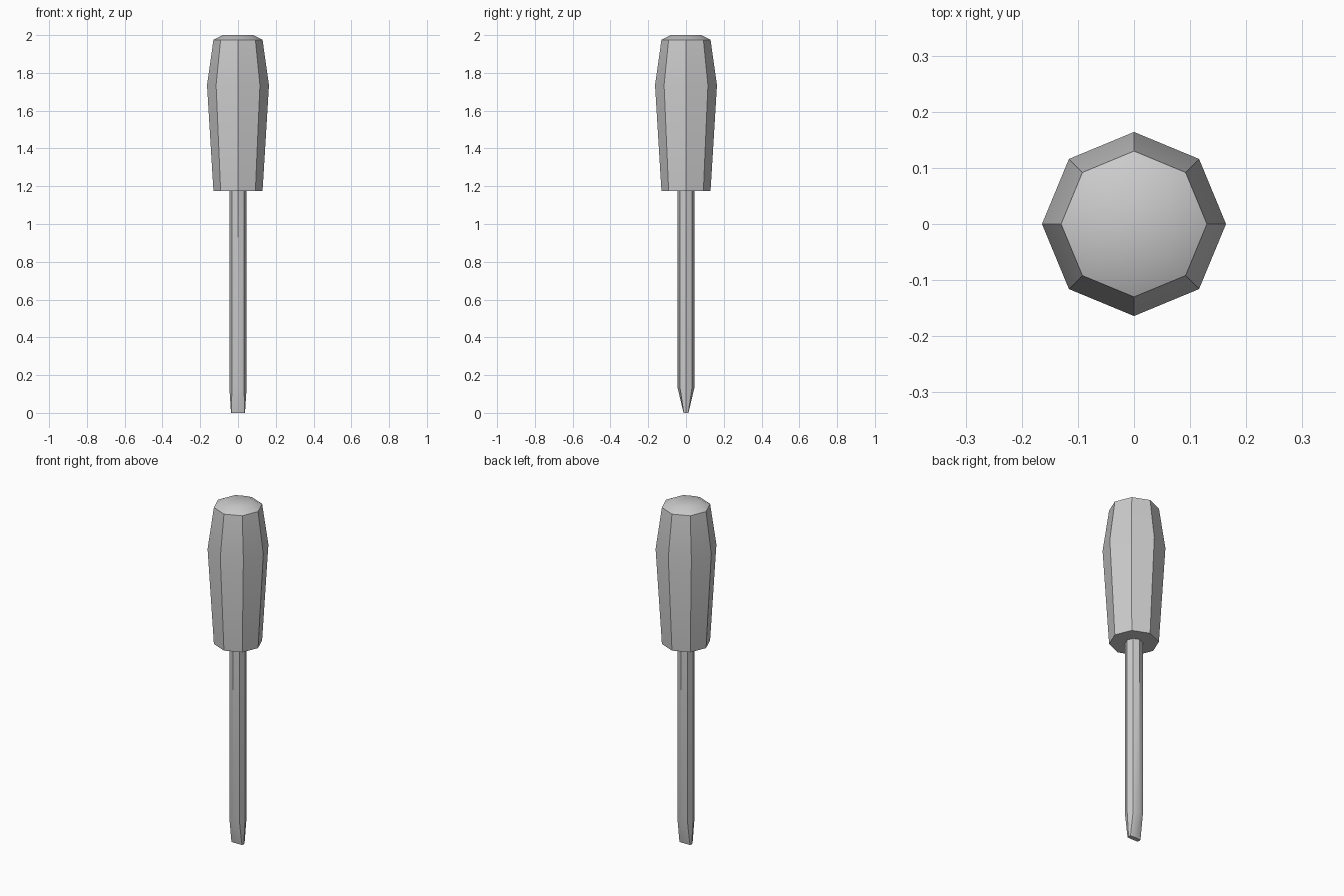
import bpy, bmesh
from math import cos, sin, pi, radians

if "Cube" in bpy.data.objects:
    bpy.data.objects.remove(bpy.data.objects["Cube"])


def octagon(r, z):
    return [(r * cos(i * pi / 4), r * sin(i * pi / 4), z) for i in range(8)]


def loft(name, sections):
    bm = bmesh.new()
    rings = [[bm.verts.new(p) for p in s] for s in sections]
    for a, b in zip(rings, rings[1:]):
        for i in range(8):
            j = (i + 1) % 8
            bm.faces.new((a[i], a[j], b[j], b[i]))
    bm.faces.new(rings[0][::-1])
    bm.faces.new(rings[-1])
    bmesh.ops.recalc_face_normals(bm, faces=bm.faces)
    mesh = bpy.data.meshes.new(name)
    bm.to_mesh(mesh)
    bm.free()
    obj = bpy.data.objects.new(name, mesh)
    bpy.context.collection.objects.link(obj)
    bpy.ops.object.select_all(action='DESELECT')
    obj.select_set(True)
    bpy.context.view_layer.objects.active = obj
    bpy.ops.object.shade_smooth_by_angle(angle=radians(30))
    return obj


# Eight-sided grip, widest near the top, with a bevelled cap
loft("handle", [octagon(r, z) for r, z in
                [(0.13, 1.175), (0.164, 1.735), (0.13, 1.975), (0.081, 2.0)]])

# Shaft whose octagon flattens to a blade at the tip
tip_x = [0.037, 0.034, 0, -0.034, -0.037, -0.034, 0, 0.034]
tip_y = [0, 0.012, 0.013, 0.012, 0, -0.012, -0.013, -0.012]
tip = [(x, y, 0) for x, y in zip(tip_x, tip_y)]
loft("shaft_and_blade", [tip, octagon(0.046, 0.14), octagon(0.046, 1.18)])
